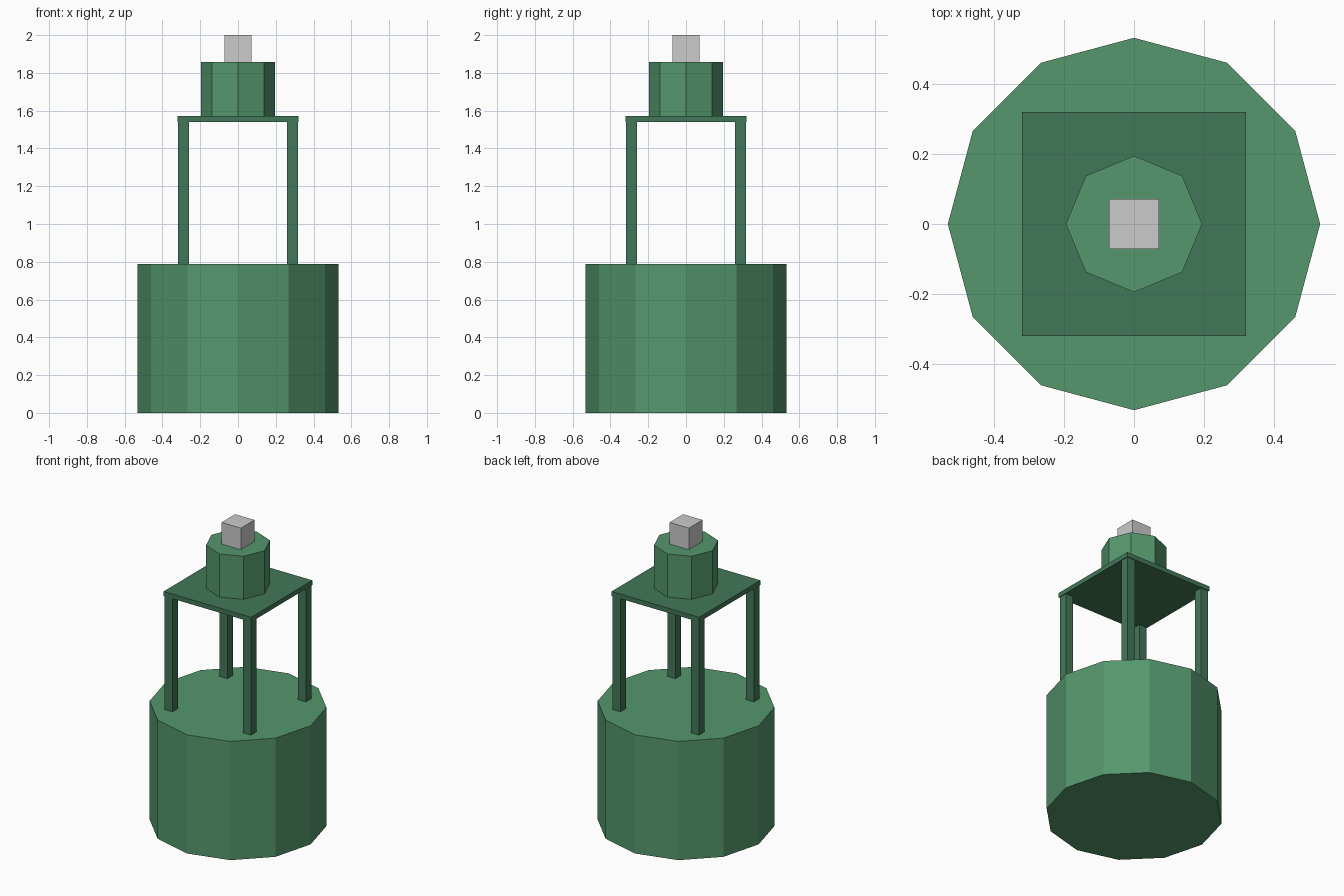
import bpy, math

if "Cube" in bpy.data.objects:
    bpy.data.objects.remove(bpy.data.objects["Cube"])


def material(name, rgb):
    m = bpy.data.materials.new(name)
    m.diffuse_color = (*rgb, 1)
    m.use_nodes = True
    m.node_tree.nodes["Principled BSDF"].inputs["Base Color"].default_value = m.diffuse_color
    return m


light_green = material("light_green", (0.09, 0.31, 0.15))
dark_green = material("dark_green", (0.055, 0.185, 0.10))


def finish(name, mat):
    ob = bpy.context.object
    ob.name = name
    if mat:
        ob.data.materials.append(mat)
    return ob


def box(name, x, y, half, z0, z1, mat=None):
    bpy.ops.mesh.primitive_cube_add(size=1, location=(x, y, (z0 + z1) / 2))
    bpy.context.object.scale = (2 * half, 2 * half, z1 - z0)
    return finish(name, mat)


def prism(name, sides, radius, z0, z1, mat):
    bpy.ops.mesh.primitive_cylinder_add(vertices=sides, radius=radius, depth=z1 - z0,
                                        location=(0, 0, (z0 + z1) / 2))
    return finish(name, mat)


# Twelve-sided base drum
prism("base_drum", 12, 0.533, 0, 0.787, light_green)

# Four corner posts
for sx, side in ((-1, "left"), (1, "right")):
    for sy, end in ((-1, "front"), (1, "back")):
        box(f"{end}_{side}_post", sx * 0.288, sy * 0.288, 0.0285, 0.787, 1.54, dark_green)

# Platform carried by the posts
box("platform", 0, 0, 0.321, 1.54, 1.571, dark_green)

# Eight-sided upper housing and grey cap
prism("upper_housing", 8, 0.195, 1.571, 1.857, light_green)
box("top_cap", 0, 0, 0.071, 1.857, 2.0)
